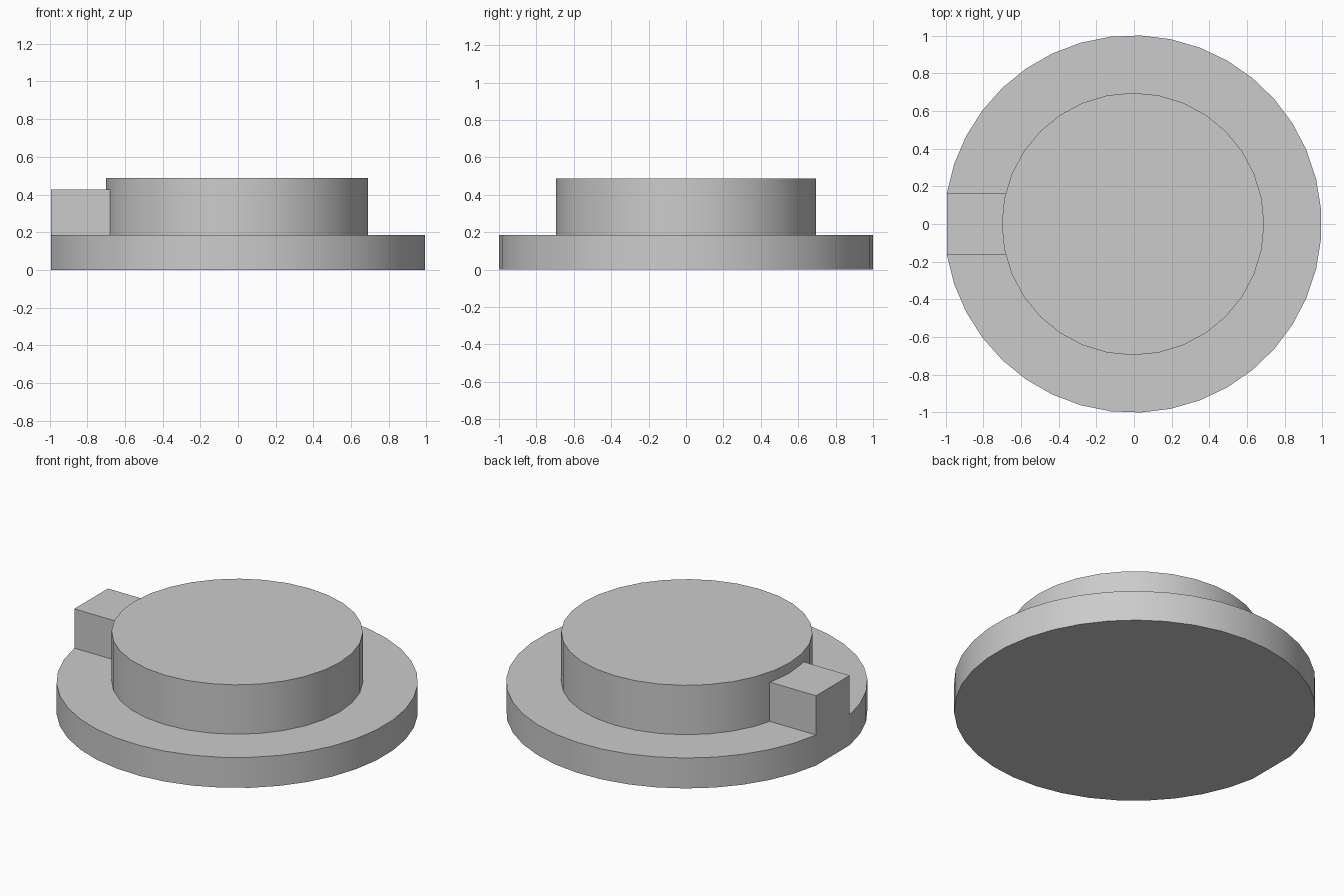
import bpy, bmesh, math

cube = bpy.data.objects.get("Cube")
if cube:
    bpy.data.objects.remove(cube, do_unlink=True)

grey = bpy.data.materials.new("plain grey")
grey.use_nodes = True
colour = (0.6, 0.6, 0.6, 1)
grey.diffuse_color = colour
grey.node_tree.nodes["Principled BSDF"].inputs["Base Color"].default_value = colour

CENTRE_X = -0.0055
BASE_TOP, BLOCK_TOP, DRUM_TOP = 0.186, 0.426, 0.488
BASE_R, DRUM_R, BLOCK_HALF = 1.001, 0.696, 0.1625


def extrude_outline(name, outline, z0, z1):
    """Closed prism from a counter-clockwise outline."""
    bm = bmesh.new()
    face = bm.faces.new([bm.verts.new((x + CENTRE_X, y, z0)) for x, y in outline])
    top = bmesh.ops.extrude_face_region(bm, geom=[face], use_keep_orig=True)["geom"]
    moved = [v for v in top if isinstance(v, bmesh.types.BMVert)]
    bmesh.ops.translate(bm, verts=moved, vec=(0, 0, z1 - z0))
    bmesh.ops.recalc_face_normals(bm, faces=bm.faces)
    mesh = bpy.data.meshes.new(name)
    bm.to_mesh(mesh)
    bm.free()
    mesh.materials.append(grey)
    obj = bpy.data.objects.new(name, mesh)
    bpy.context.collection.objects.link(obj)
    bpy.ops.object.select_all(action="DESELECT")
    obj.select_set(True)
    bpy.context.view_layer.objects.active = obj
    bpy.ops.object.shade_smooth_by_angle(angle=math.radians(12))
    return obj


def arc(radius, start, end, segments):
    angles = [start + (end - start) * i / segments for i in range(segments + 1)]
    return [(radius * math.cos(a), radius * math.sin(a)) for a in angles]


# Base disc, cut flat where the block meets the rim
half_cut = math.asin(BLOCK_HALF / BASE_R)
rim = arc(BASE_R, half_cut - math.pi, math.pi - half_cut, 37)
extrude_outline("base_disc", rim, 0, BASE_TOP)

# Raised round drum
extrude_outline("drum", arc(DRUM_R, 0, math.tau, 32)[:-1], BASE_TOP, DRUM_TOP)

# Key block from the flat of the rim into the drum
outer = rim[0][0]
inner = -DRUM_R + 0.04
block = [(outer, -BLOCK_HALF), (inner, -BLOCK_HALF), (inner, BLOCK_HALF), (outer, BLOCK_HALF)]
extrude_outline("key_block", block, BASE_TOP, BLOCK_TOP)
